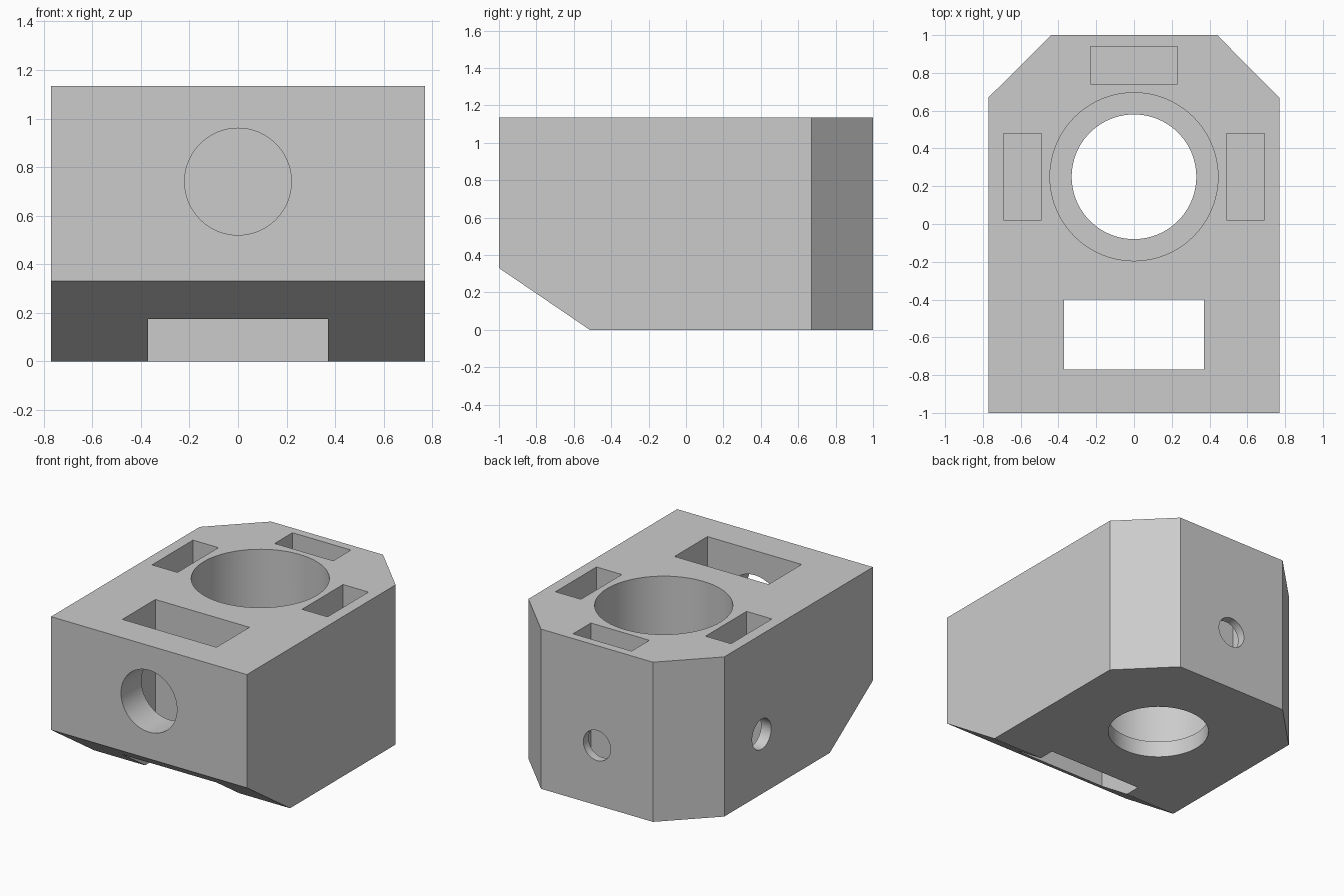
import bpy, bmesh, math
from mathutils import Vector

cube = bpy.data.objects.get("Cube")
if cube:
    bpy.data.objects.remove(cube, do_unlink=True)

HEIGHT = 1.135
BORE_Y = 0.25
SCREW_Z = 0.425

grey = bpy.data.materials.new("plain grey")
grey.use_nodes = True
colour = (0.6, 0.6, 0.6, 1)
grey.diffuse_color = colour
grey.node_tree.nodes["Principled BSDF"].inputs["Base Color"].default_value = colour


def finish(name, bm):
    bmesh.ops.recalc_face_normals(bm, faces=bm.faces)
    mesh = bpy.data.meshes.new(name)
    bm.to_mesh(mesh)
    bm.free()
    mesh.materials.append(grey)
    obj = bpy.data.objects.new(name, mesh)
    bpy.context.collection.objects.link(obj)
    return obj


def box(name, x, y, z):
    bm = bmesh.new()
    bmesh.ops.create_cube(bm, size=1)
    for v in bm.verts:
        v.co = Vector(r[0] if c < 0 else r[1] for c, r in zip(v.co, (x, y, z)))
    return finish(name, bm)


def rod(name, start, end, radius, segments=64):
    a, b = Vector(start), Vector(end)
    bm = bmesh.new()
    bmesh.ops.create_cone(bm, cap_ends=True, segments=segments, radius1=radius,
                          radius2=radius, depth=(b - a).length)
    turn = Vector((0, 0, 1)).rotation_difference(b - a).to_matrix()
    for v in bm.verts:
        v.co = turn @ v.co + (a + b) / 2
    return finish(name, bm)


# Body: plan outline with two cut back corners, extruded upward
half = [(0.77, -1), (0.77, 0.67), (0.44, 1)]
outline = half + [(-x, y) for x, y in reversed(half)]
bm = bmesh.new()
base = bm.faces.new([bm.verts.new((x, y, 0)) for x, y in outline])
grown = bmesh.ops.extrude_face_region(bm, geom=[base])["geom"]
bmesh.ops.translate(bm, vec=(0, 0, HEIGHT),
                    verts=[g for g in grown if isinstance(g, bmesh.types.BMVert)])

# Sloped lower front edge
bmesh.ops.bisect_plane(bm, geom=bm.verts[:] + bm.edges[:] + bm.faces[:],
                       plane_co=(0, -0.515, 0), plane_no=(0, -0.33, -0.485),
                       clear_outer=True)
bmesh.ops.holes_fill(bm, edges=[e for e in bm.edges if e.is_boundary])
body = finish("mount_block", bm)

# Stepped vertical bore, front pocket and front hole
cutters = [
    rod("bore_cutter", (0, BORE_Y, -0.2), (0, BORE_Y, 0.3), 0.33, 96),
    rod("counterbore_cutter", (0, BORE_Y, 0.115), (0, BORE_Y, 1.4), 0.445, 96),
    box("pocket_cutter", (-0.37, 0.37), (-0.77, -0.4), (-0.2, 1.4)),
    rod("front_hole_cutter", (0, -1.2, 0.74), (0, -0.6, 0.74), 0.22),
    # Nut slot and screw hole at the back
    box("back_slot_cutter", (-0.23, 0.23), (0.74, 0.94), (0.195, 1.4)),
    rod("back_screw_cutter", (0, 0.45, SCREW_Z), (0, 1.2, SCREW_Z), 0.107),
]
# Nut slots and screw holes on both sides
for side, s in (("left", 1), ("right", -1)):
    cutters.append(box(side + "_slot_cutter", sorted((s * 0.49, s * 0.69)),
                       (0.02, 0.48), (0.195, 1.4)))
    cutters.append(rod(side + "_screw_cutter", (s * 0.2, BORE_Y, SCREW_Z),
                       (s * 1.0, BORE_Y, SCREW_Z), 0.107))

bpy.context.view_layer.objects.active = body
for cutter in cutters:
    cutter.hide_render = True
    mod = body.modifiers.new(cutter.name, "BOOLEAN")
    mod.operation = "DIFFERENCE"
    mod.solver = "EXACT"
    mod.object = cutter
    bpy.ops.object.modifier_apply(modifier=mod.name)
    bpy.data.objects.remove(cutter, do_unlink=True)

# Round bores smooth, all machined edges sharp
bpy.ops.object.select_all(action="DESELECT")
body.select_set(True)
bpy.ops.object.shade_smooth_by_angle(angle=math.radians(30))
